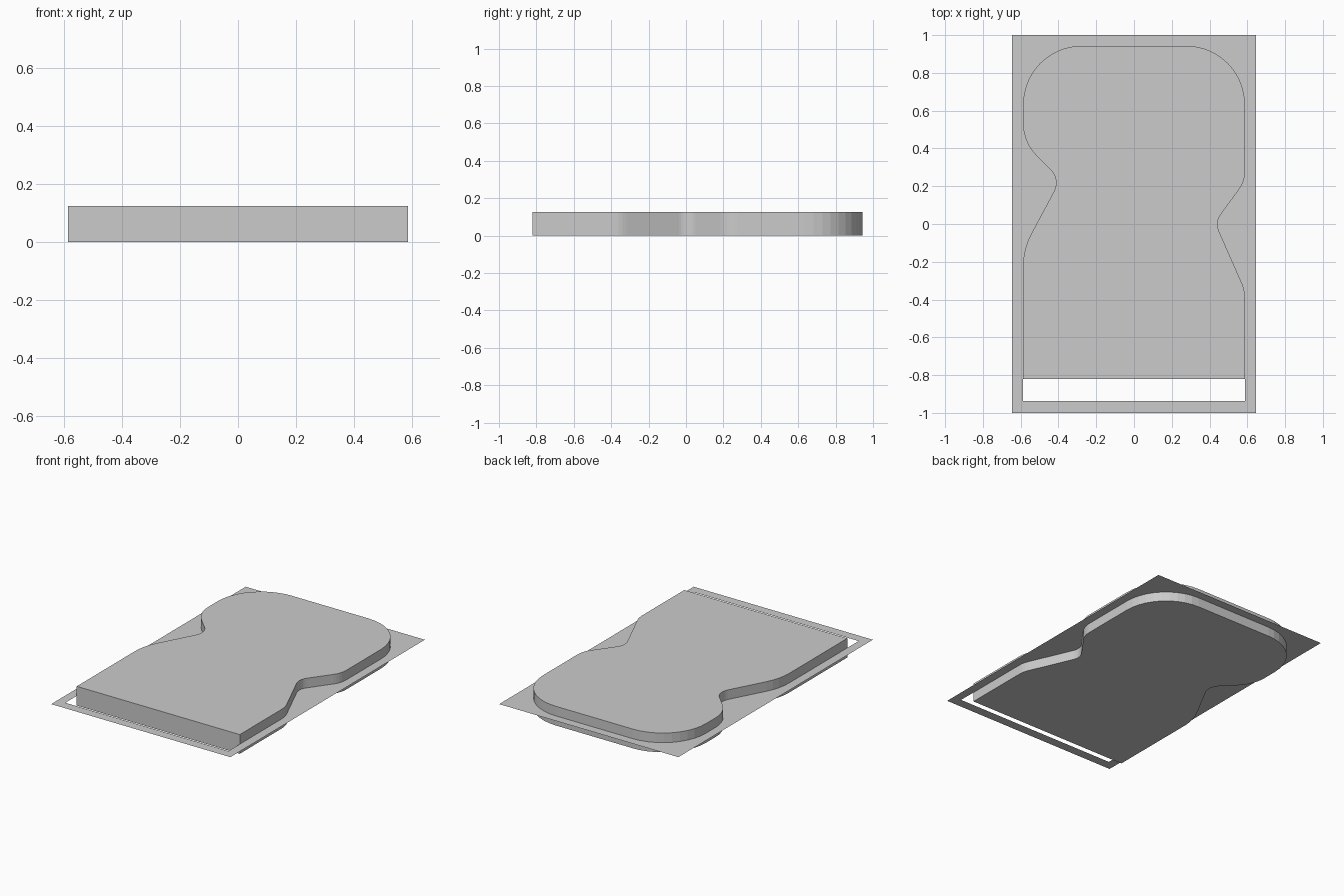
import bpy, bmesh
from math import ceil, pi, tan, cos
from mathutils import Vector, Matrix

if "Cube" in bpy.data.objects:
    bpy.data.objects.remove(bpy.data.objects["Cube"])

THICK = 0.125
W = 0.587          # half width of the slab
STEP = pi / 20     # angle of one facet on the rounded corners


def rounded(corners):
    """Outline from (x, y, tangent length) corners, rounded by true arcs."""
    pts = []
    n = len(corners)
    for i, (x, y, t) in enumerate(corners):
        p = Vector((x, y))
        if t == 0:
            pts.append(p)
            continue
        a = (Vector(corners[i - 1][:2]) - p).normalized()
        b = (Vector(corners[(i + 1) % n][:2]) - p).normalized()
        half = a.angle(b) / 2
        centre = p + (a + b).normalized() * (t / cos(half))
        side = 1 if a.x * b.y - a.y * b.x < 0 else -1   # left or right turn
        turn = side * (pi - 2 * half)
        steps = max(3, ceil(abs(turn) / STEP))
        spoke = p + a * t - centre
        for k in range(steps + 1):
            pts.append(centre + Matrix.Rotation(turn * k / steps, 2) @ spoke)
    return pts


def finish(name, bm):
    mesh = bpy.data.meshes.new(name)
    bm.to_mesh(mesh)
    bm.free()
    obj = bpy.data.objects.new(name, mesh)
    bpy.context.collection.objects.link(obj)
    return obj


# Rounded upper outline, running from the right side over the top to the left
upper = [
    (W, -0.35, 0.035), (0.429, 0.009, 0.052), (W, 0.225, 0.05),
    (W, 0.943, 0.31), (-W, 0.943, 0.31),
    (-W, 0.432, 0.1), (-0.39, 0.235, 0.072), (-W, -0.132, 0.09),
]


def outline(front_y):
    return rounded([(W, front_y, 0)] + upper + [(-W, front_y, 0)])


# Waisted slab
bm = bmesh.new()
base = bm.faces.new([bm.verts.new((p.x, p.y, 0)) for p in outline(-0.82)])
top = bmesh.ops.extrude_face_region(bm, geom=[base], use_keep_orig=True)
bmesh.ops.translate(bm, vec=(0, 0, THICK),
                    verts=[g for g in top["geom"] if isinstance(g, bmesh.types.BMVert)])
bmesh.ops.recalc_face_normals(bm, faces=bm.faces)
finish("waisted_slab", bm)

# Thin parting sheet around the slab at mid height, open in front of it
bm = bmesh.new()
rect = [Vector(c) for c in ((-0.645, -1), (0.645, -1), (0.645, 1), (-0.645, 1))]
for loop in (rect, outline(-0.937)):
    vs = [bm.verts.new((p.x, p.y, THICK / 2)) for p in loop]
    for i, v in enumerate(vs):
        bm.edges.new((vs[i - 1], v))
bmesh.ops.triangle_fill(bm, edges=bm.edges[:], use_beauty=True, normal=(0, 0, 1))
for f in bm.faces:
    f.normal_update()
    if f.normal.z < 0:
        f.normal_flip()
finish("parting_sheet", bm)
